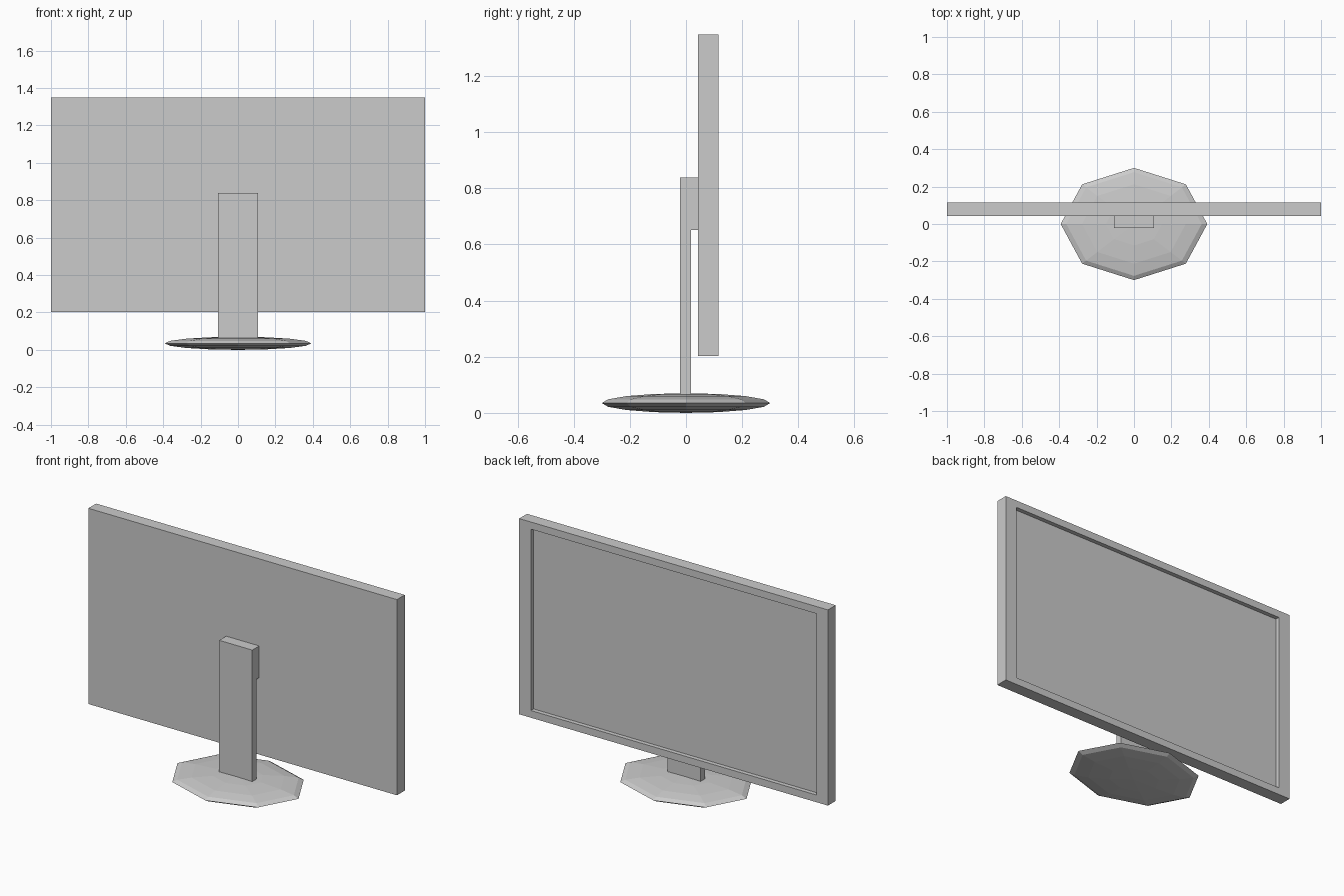
import bpy, bmesh
from mathutils import Vector, Matrix

if "Cube" in bpy.data.objects:
    bpy.data.objects.remove(bpy.data.objects["Cube"])


def add_object(name, bm):
    bmesh.ops.recalc_face_normals(bm, faces=bm.faces)
    mesh = bpy.data.meshes.new(name)
    bm.to_mesh(mesh)
    bm.free()
    obj = bpy.data.objects.new(name, mesh)
    bpy.context.collection.objects.link(obj)
    return obj


# Base: flattened eight-sided ellipsoid
bm = bmesh.new()
bmesh.ops.create_uvsphere(bm, u_segments=8, v_segments=8, radius=1)
bmesh.ops.scale(bm, vec=(0.392, 0.3, 0.035), verts=bm.verts)
bmesh.ops.translate(bm, vec=(0, 0, 0.035), verts=bm.verts)
add_object("base", bm)

# Stand: side profile with a mounting head, extruded across the width
HALF_WIDTH = 0.107
profile = [(-0.021, 0.05), (0.018, 0.05), (0.018, 0.652),
           (0.043, 0.652), (0.043, 0.838), (-0.021, 0.838)]
bm = bmesh.new()
face = bm.faces.new([bm.verts.new((-HALF_WIDTH, y, z)) for y, z in profile])
ext = bmesh.ops.extrude_face_region(bm, geom=[face])
bmesh.ops.translate(bm, vec=(2 * HALF_WIDTH, 0, 0),
                    verts=[v for v in ext["geom"] if isinstance(v, bmesh.types.BMVert)])
add_object("stand", bm)

# Screen: slab whose +y face is inset and pushed in to form the bezel
Y0, Y1, Z0, Z1 = 0.043, 0.115, 0.202, 1.348
center = Vector((0, (Y0 + Y1) / 2, (Z0 + Z1) / 2))
bm = bmesh.new()
bmesh.ops.create_cube(bm, size=1)
bmesh.ops.scale(bm, vec=(2, Y1 - Y0, Z1 - Z0), verts=bm.verts)
bmesh.ops.translate(bm, vec=center, verts=bm.verts)
bm.normal_update()
display = max(bm.faces, key=lambda f: f.normal.y)
bmesh.ops.inset_individual(bm, faces=[display], thickness=0.02)
for v in display.verts:
    v.co.x = 0.925 if v.co.x > 0 else -0.925
    v.co.z = Z1 - 0.042 if v.co.z > center.z else Z0 + 0.042
ext = bmesh.ops.extrude_discrete_faces(bm, faces=[display])
panel = ext["faces"][0]
for v in panel.verts:
    v.co.y -= 0.025
add_object("screen", bm)
